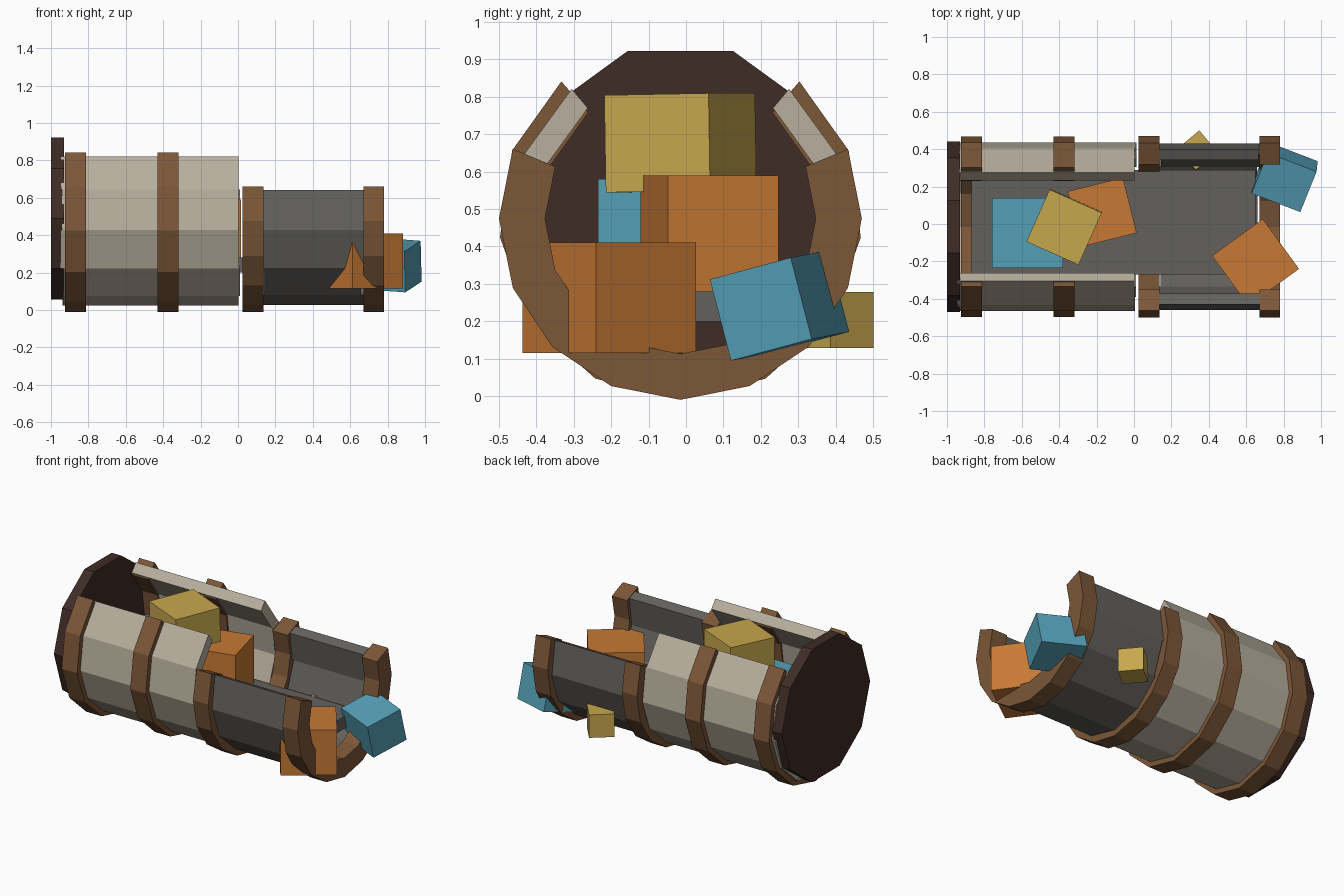
import bpy, bmesh, random
from math import cos, sin, radians

if "Cube" in bpy.data.objects:
    bpy.data.objects.remove(bpy.data.objects["Cube"])

random.seed(4)
CY, CZ = -0.015, 0.475      # barrel axis, running along x


def material(name, rgb):
    m = bpy.data.materials.new(name)
    m.diffuse_color = (*rgb, 1)
    m.use_nodes = True
    m.node_tree.nodes["Principled BSDF"].inputs["Base Color"].default_value = m.diffuse_color
    return m


PALE = material("pale_wood", (0.48, 0.43, 0.34))
DARK = material("dark_wood", (0.125, 0.12, 0.11))
BROWN = material("hoop_brown", (0.20, 0.095, 0.04))
LID = material("lid_brown", (0.05, 0.025, 0.019))
BLUE = material("blue", (0.09, 0.35, 0.47))
ORANGE = material("orange", (0.57, 0.19, 0.035))
YELLOW = material("yellow", (0.57, 0.39, 0.075))


def finish(name, bm, mat):
    bmesh.ops.recalc_face_normals(bm, faces=bm.faces)
    me = bpy.data.meshes.new(name)
    bm.to_mesh(me)
    bm.free()
    me.materials.append(mat)
    ob = bpy.data.objects.new(name, me)
    bpy.context.collection.objects.link(ob)
    return ob


def point(x, r, deg):
    return (x, CY + r * cos(radians(deg)), CZ + r * sin(radians(deg)))


def arc_strip(name, x0, x1, inner, outer, angles, mat):
    """Thick faceted strip following the barrel wall through the given angles."""
    bm = bmesh.new()
    rings = [[bm.verts.new(point(x, r, a)) for x, r in
              ((x0, inner), (x1, inner), (x1, outer), (x0, outer))] for a in angles]
    for p, q in zip(rings, rings[1:]):
        for i in range(4):
            j = (i + 1) % 4
            bm.faces.new((p[i], p[j], q[j], q[i]))
    bm.faces.new(rings[0])
    bm.faces.new(rings[-1][::-1])
    return finish(name, bm, mat)


def box(name, loc, size, mat, rot=(0, 0, 0)):
    bm = bmesh.new()
    bmesh.ops.create_cube(bm, size=1)
    ob = finish(name, bm, mat)
    ob.location, ob.scale = loc, size
    ob.rotation_euler = [radians(a) for a in rot]
    return ob


# Rear lid: solid ten-sided disc
bm = bmesh.new()
disc = bm.faces.new([bm.verts.new((-1.0, CY + 0.455 * cos(radians(36 * i)),
                                   0.49 + 0.455 * sin(radians(36 * i)))) for i in range(10)])
ext = bmesh.ops.extrude_face_region(bm, geom=[disc])
moved = [v for v in ext["geom"] if isinstance(v, bmesh.types.BMVert)]
bmesh.ops.translate(bm, verts=moved, vec=(0.07, 0, 0))
if not disc.is_valid or len(bm.faces) < 12:
    bmesh.ops.holes_fill(bm, edges=bm.edges)
finish("rear_lid", bm, LID)

# Staves: ten tall pale planks at the back, eight low dark planks at the front
for i in range(-5, 5):
    a = -90 + 28 * i
    arc_strip(f"pale_stave_{i + 6}", -0.94 + random.uniform(-0.01, 0.01),
              0.005 + random.uniform(-0.005, 0.008), 0.385, 0.452, (a, a + 28), PALE)
for i in range(-4, 4):
    a = -90 + 28 * i
    arc_strip(f"dark_stave_{i + 5}", 0.125 + random.uniform(-0.01, 0.02),
              0.675 + random.uniform(-0.02, 0.015), 0.385, 0.447, (a, a + 28), DARK)

# Hoops, open at the top
for n, x in enumerate((-0.925, -0.43)):
    arc_strip(f"tall_hoop_{n + 1}", x, x + 0.112, 0.375, 0.485,
              [-90 + d for d in (-139, -112, -84, -56, -28, 0, 28, 56, 84, 112, 139)], BROWN)
for n, x in enumerate((0.025, 0.67)):
    arc_strip(f"low_hoop_{n + 1}", x, x + 0.11, 0.362, 0.485,
              [-90 + 22.5 * k for k in range(-5, 6)], BROWN)

# Flat deck inside the barrel
box("deck", (-0.11, 0.01, 0.24), (1.52, 0.56, 0.08), DARK)

# Cargo crates
box("blue_crate", (-0.57, -0.048, 0.43), (0.38, 0.375, 0.30), BLUE)
box("orange_crate", (-0.17, 0.063, 0.435), (0.305, 0.305, 0.31), ORANGE, (0, 0, 14))
box("yellow_crate", (-0.373, -0.015, 0.677), (0.305, 0.305, 0.26), YELLOW, (1, 0, -24))
box("front_orange_crate", (0.65, -0.205, 0.263), (0.335, 0.33, 0.295), ORANGE, (0, 0, 36))
box("front_blue_crate", (0.805, 0.25, 0.242), (0.28, 0.24, 0.225), BLUE, (14, 4, -21))
box("small_yellow_crate", (0.34, 0.395, 0.203), (0.15, 0.15, 0.15), YELLOW, (0, 0, 40))
